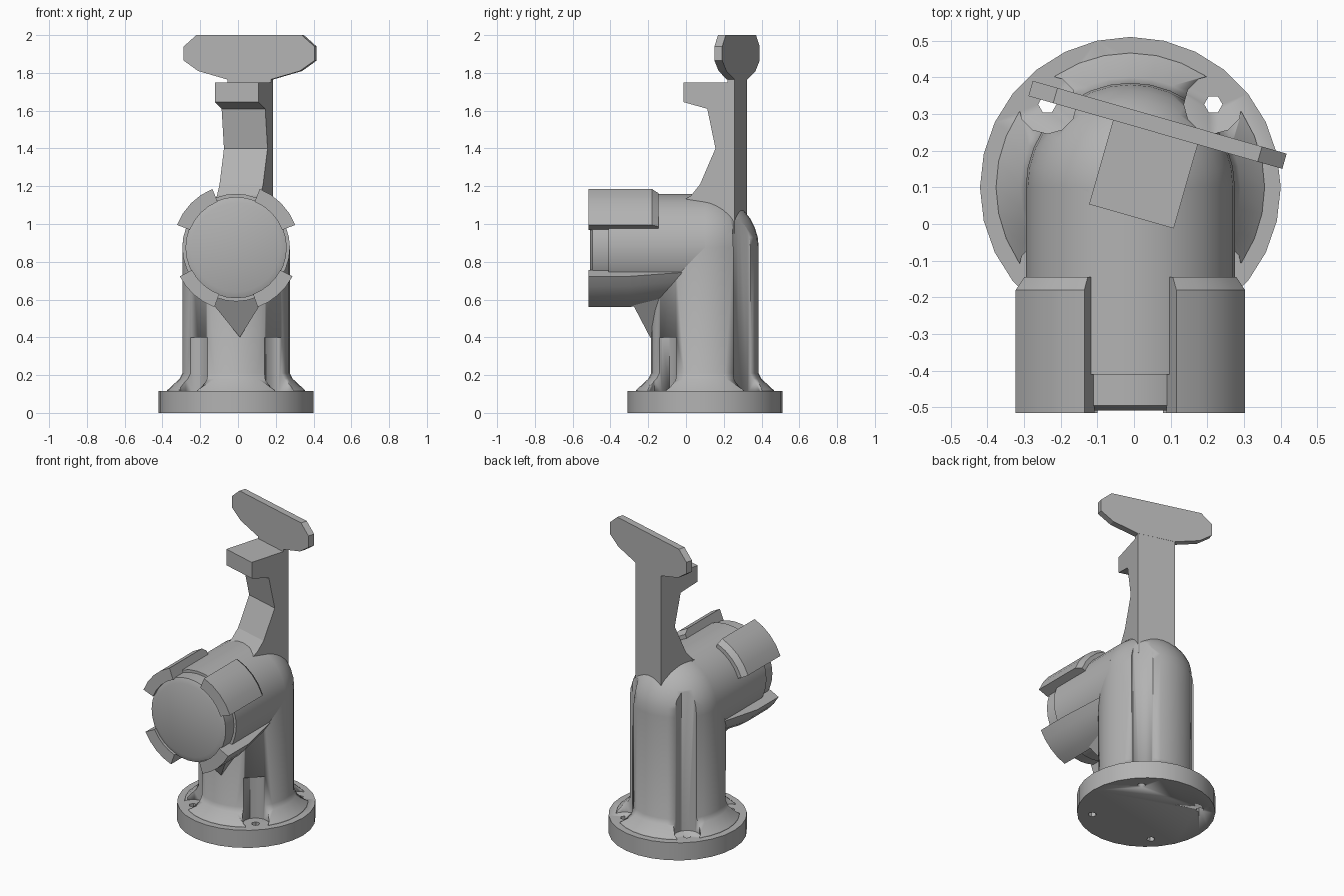
import bpy, bmesh, math
from mathutils import Matrix, Vector

cube = bpy.data.objects.get("Cube")
if cube:
    bpy.data.objects.remove(cube, do_unlink=True)

grey = bpy.data.materials.new("plain_grey")
grey.use_nodes = True
GREY = (0.45, 0.45, 0.45, 1)
grey.diffuse_color = GREY
grey.node_tree.nodes["Principled BSDF"].inputs["Base Color"].default_value = GREY

CX, CY, AXIS_Z, R = -0.01, 0.1, 0.875, 0.285
COLUMN = Matrix.Translation((CX, CY, 0))
BARREL = Matrix.Translation((CX, 0, AXIS_Z)) @ Matrix.Rotation(math.pi / 2, 4, 'X')
HANDLE = Matrix.Translation((0.07, 0.29, 0)) @ Matrix.Rotation(math.radians(-16), 4, 'Z')


def make(name, bm, matrix=Matrix(), smooth=True):
    bmesh.ops.remove_doubles(bm, verts=bm.verts, dist=1e-5)
    bmesh.ops.recalc_face_normals(bm, faces=bm.faces)
    bm.transform(matrix)
    mesh = bpy.data.meshes.new(name)
    bm.to_mesh(mesh)
    bm.free()
    mesh.materials.append(grey)
    ob = bpy.data.objects.new(name, mesh)
    bpy.context.collection.objects.link(ob)
    if smooth:
        bpy.ops.object.select_all(action='DESELECT')
        ob.select_set(True)
        bpy.context.view_layer.objects.active = ob
        bpy.ops.object.shade_smooth_by_angle(angle=math.radians(30))
    return ob


def lathe(name, profile, matrix, sides=32):
    """Solid of revolution from (radius, height) pairs, capped at both ends."""
    bm = bmesh.new()
    rings = []
    for r, h in profile:
        rings.append([bm.verts.new((r * math.cos(2 * math.pi * i / sides),
                                    r * math.sin(2 * math.pi * i / sides), h))
                      for i in range(sides)])
    for a, b in zip(rings, rings[1:]):
        for i in range(sides):
            j = (i + 1) % sides
            bm.faces.new((a[i], a[j], b[j], b[i]))
    bm.faces.new(rings[0])
    bm.faces.new(rings[-1])
    return make(name, bm, matrix)


def prism(name, points, axis, lo, hi, matrix):
    """Extrude a flat outline along local x or y."""
    bm = bmesh.new()
    put = (lambda p, t: (t, p[0], p[1])) if axis == 'x' else (lambda p, t: (p[0], t, p[1]))
    ends = [[bm.verts.new(put(p, t)) for p in points] for t in (lo, hi)]
    n = len(points)
    for end in ends:
        bm.faces.new(end)
    for i in range(n):
        j = (i + 1) % n
        bm.faces.new((ends[0][i], ends[0][j], ends[1][j], ends[1][i]))
    return make(name, bm, matrix, smooth=False)


def pad(name, start, stop, stations, steps=4):
    """Curved clamp pad: an arc section lofted through (distance, outer radius)."""
    bm = bmesh.new()
    loops = []
    for h, outer in stations:
        arc = [math.radians(start + (stop - start) * i / steps) for i in range(steps + 1)]
        pts = [(outer, a) for a in arc] + [(0.262, a) for a in reversed(arc)]
        loops.append([bm.verts.new((r * math.cos(a), r * math.sin(a), h)) for r, a in pts])
    n = len(loops[0])
    for a, b in zip(loops, loops[1:]):
        for i in range(n):
            j = (i + 1) % n
            bm.faces.new((a[i], a[j], b[j], b[i]))
    bm.faces.new(loops[0])
    bm.faces.new(loops[-1])
    return make(name, bm, BARREL)


def cut(target, cutters):
    for c in cutters:
        mod = target.modifiers.new("cut_" + c.name, 'BOOLEAN')
        mod.operation = 'DIFFERENCE'
        mod.solver = 'EXACT'
        mod.object = c
        c.hide_render = True
        c.hide_viewport = True


# Base flange, and the column with its flared foot and domed shoulder
flange = lathe("base_flange", [(0.41, 0), (0.41, 0.115)], COLUMN, 28)
dome = [(R * math.cos(a), AXIS_Z + R * math.sin(a))
        for a in (math.radians(11 * k) for k in range(1, 9))]
column = lathe("column", [(0.37, 0.1), (0.365, 0.12), (0.3, 0.18), (R, 0.21), (R, AXIS_Z)] + dome, COLUMN)

# Bolt clearance grooves: long at the back, short at the front; holes below
grooves, holes = [], []
for label, angle, top in (("back_left", 45, 1.3), ("back_right", 135, 1.3),
                          ("front_right", 225, 0.4), ("front_left", 315, 0.4)):
    a = math.radians(angle)
    spot = Matrix.Translation((CX + 0.32 * math.cos(a), CY + 0.32 * math.sin(a), 0))
    grooves.append(lathe(label + "_groove_cutter", [(0.08, 0.05), (0.08, top)], spot, 12))
    holes.append(lathe(label + "_hole_cutter", [(0.025, -0.1), (0.025, 0.3)], spot, 6))
cut(column, grooves)
cut(flange, holes)

# Horizontal outlet barrel with a stepped face
lathe("outlet_barrel", [(R, -CY), (R, 0.41), (0.268, 0.41), (0.268, 0.495), (0.235, 0.508)], BARREL)

# Clamp pads around the outlet, mirrored left and right
for side, flip in (("left", False), ("right", True)):
    for label, lo, hi, stations in (
            ("upper", 21, 68, [(0.515, 0.335), (0.18, 0.335), (0.145, 0.31)]),
            ("lower", -70, -27, [(0.515, 0.335), (0.3, 0.335), (-0.07, 0.275)])):
        if flip:
            lo, hi = 180 - hi, 180 - lo
        pad(f"{side}_{label}_pad", lo, hi, stations)

# Tapered gusset under the barrel
bm = bmesh.new()
for p in [(s * 0.15, y, 0.61) for s in (-1, 1) for y in (-0.3, 0)] + [(0.02, -0.19, 0.4), (0.02, 0, 0.4)]:
    bm.verts.new(p)
bmesh.ops.convex_hull(bm, input=bm.verts)
make("gusset", bm, Matrix.Translation((CX, 0, 0)), smooth=False)

# Handle stem with a waisted front and a projecting block
stem = [(0, 0.95), (0, 1.8), (-0.04, 1.8), (-0.04, 1.75), (-0.28, 1.75), (-0.28, 1.645),
        (-0.15, 1.61), (-0.105, 1.4), (-0.19, 1.21), (-0.24, 1.15), (-0.29, 1.12), (-0.24, 0.95)]
prism("handle_stem", stem, 'x', -0.12, 0.12, HANDLE)

# Crossbar plate on top of the stem
half = [(0.12, 1.765), (0.28, 1.81), (0.36, 1.865), (0.36, 1.94), (0.29, 2.0)]
bar = half + [(-x, z) for x, z in reversed(half)]
prism("handle_crossbar", bar, 'y', -0.042, 0.001, HANDLE)
